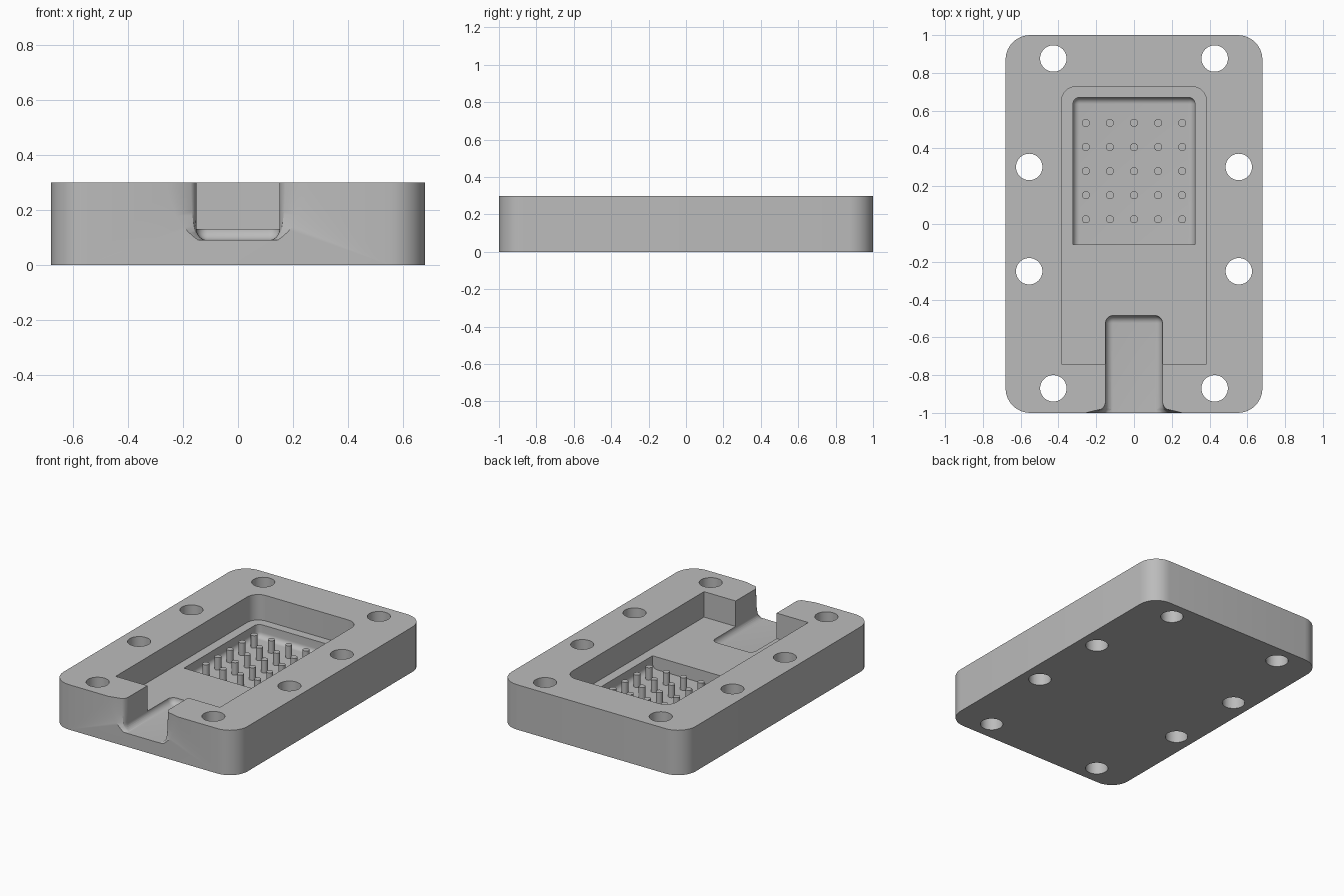
import bpy, bmesh, math
from mathutils import Matrix

cube = bpy.data.objects.get("Cube")
if cube:
    bpy.data.objects.remove(cube, do_unlink=True)

grey = bpy.data.materials.new("plain grey")
grey.use_nodes = True
grey.diffuse_color = (0.5, 0.5, 0.5, 1)
grey.node_tree.nodes["Principled BSDF"].inputs["Base Color"].default_value = (0.5, 0.5, 0.5, 1)


def make_object(name, bm):
    bmesh.ops.recalc_face_normals(bm, faces=bm.faces)
    mesh = bpy.data.meshes.new(name)
    bm.to_mesh(mesh)
    bm.free()
    mesh.materials.append(grey)
    obj = bpy.data.objects.new(name, mesh)
    bpy.context.collection.objects.link(obj)
    return obj


def box(name, half_x, y0, y1, z0, z1, radius, rule):
    """Box whose edges are rounded where rule(midpoint, direction) holds."""
    bm = bmesh.new()
    bmesh.ops.create_cube(bm, size=1)
    for v in bm.verts:
        v.co.x *= 2 * half_x
        v.co.y = y0 if v.co.y < 0 else y1
        v.co.z = z0 if v.co.z < 0 else z1
    edges = []
    for e in bm.edges:
        a, b = e.verts[0].co, e.verts[1].co
        if rule((a + b) / 2, (b - a).normalized()):
            edges.append(e)
    bmesh.ops.bevel(bm, geom=edges, offset=radius, offset_type='OFFSET',
                    segments=8, profile=0.5, affect='EDGES', clamp_overlap=True)
    return make_object(name, bm)


def cylinders(name, spots, radius, z0, z1, sides):
    bm = bmesh.new()
    for x, y in spots:
        bmesh.ops.create_cone(bm, cap_ends=True, segments=sides, radius1=radius,
                              radius2=radius, depth=z1 - z0,
                              matrix=Matrix.Translation((x, y, (z0 + z1) / 2)))
    return make_object(name, bm)


def upright(m, d):
    return abs(d.z) > 0.9


def tray_rule(y0, y1, z0):
    """Rear upright edges, plus floor edges at the sides and rear."""
    def rule(m, d):
        if upright(m, d):
            return m.y > y1 - 0.01
        return m.z < z0 + 0.01 and m.y > y0 + 0.01
    return rule


def mouth_cutter():
    """Flared channel mouth: round at the front face, easing into the channel."""
    top, floor, big, half, fillet = 0.3, 0.091, 0.255, 0.151, 0.04
    levels = [floor + (top - floor) * (i / 16) ** 1.5 for i in range(17)]
    stations = [(-1.05, 1), (-1, 1), (-0.98, 0.2), (-0.972, 0.11),
                (-0.962, 0.045), (-0.95, 0.01), (-0.94, -0.03)]
    bm = bmesh.new()
    rings = []
    for y, k in stations:
        side = []
        for z in levels:
            rise = max(0, floor + fillet - z)
            base = half - fillet + math.sqrt(fillet ** 2 - min(rise, fillet) ** 2)
            arc = math.sqrt(big ** 2 - (top - z) ** 2)
            side.append((base + (arc - base) * k, z))
        side.append((side[-1][0], top + 0.1))
        outline = side + [(-x, z) for x, z in reversed(side)]
        rings.append([bm.verts.new((x, y, z)) for x, z in outline])
    for a, b in zip(rings, rings[1:]):
        for i in range(len(a)):
            j = (i + 1) % len(a)
            bm.faces.new((a[i], a[j], b[j], b[i]))
    bm.faces.new(rings[0])
    bm.faces.new(rings[-1])
    return make_object("mouth_cutter", bm)


# Base block with rounded upright corners
block = box("base_block", 0.68, -1, 1, 0, 0.3, 0.13, upright)

# Cutters: main pocket, sunken tray, front channel, flared mouth, bolt holes
hole_rows = [(0.427, 0.876), (0.555, 0.302), (0.555, -0.25), (0.427, -0.87)]
holes = [(s * x, y) for x, y in hole_rows for s in (-1, 1)]
cutters = [
    box("pocket_cutter", 0.385, -0.74, 0.728, 0.13, 0.5, 0.08,
        lambda m, d: upright(m, d) and m.y > 0),
    box("tray_cutter", 0.323, -0.108, 0.67, 0.045, 0.4, 0.035,
        tray_rule(-0.108, 0.67, 0.045)),
    box("channel_cutter", 0.151, -1.2, -0.485, 0.09, 0.45, 0.04,
        tray_rule(-1.2, -0.485, 0.09)),
    mouth_cutter(),
    cylinders("hole_cutter", holes, 0.07, -0.1, 0.6, 48),
]
bpy.context.view_layer.objects.active = block
for cutter in cutters:
    cutter.hide_render = True
    mod = block.modifiers.new(cutter.name, 'BOOLEAN')
    mod.operation = 'DIFFERENCE'
    mod.solver = 'EXACT'
    mod.object = cutter
    bpy.ops.object.modifier_apply(modifier=mod.name)
    bpy.data.objects.remove(cutter, do_unlink=True)

# Grid of pins standing in the tray
pitch = 0.1275
pin_spots = [(i * pitch, 0.28 + j * pitch) for i in range(-2, 3) for j in range(-2, 3)]
pins = cylinders("tray_pins", pin_spots, 0.021, 0.04, 0.128, 24)

# Smooth curved walls, keep sharp rims
for obj in (block, pins):
    bpy.ops.object.select_all(action='DESELECT')
    obj.select_set(True)
    bpy.context.view_layer.objects.active = obj
    bpy.ops.object.shade_smooth_by_angle(angle=math.radians(30))
